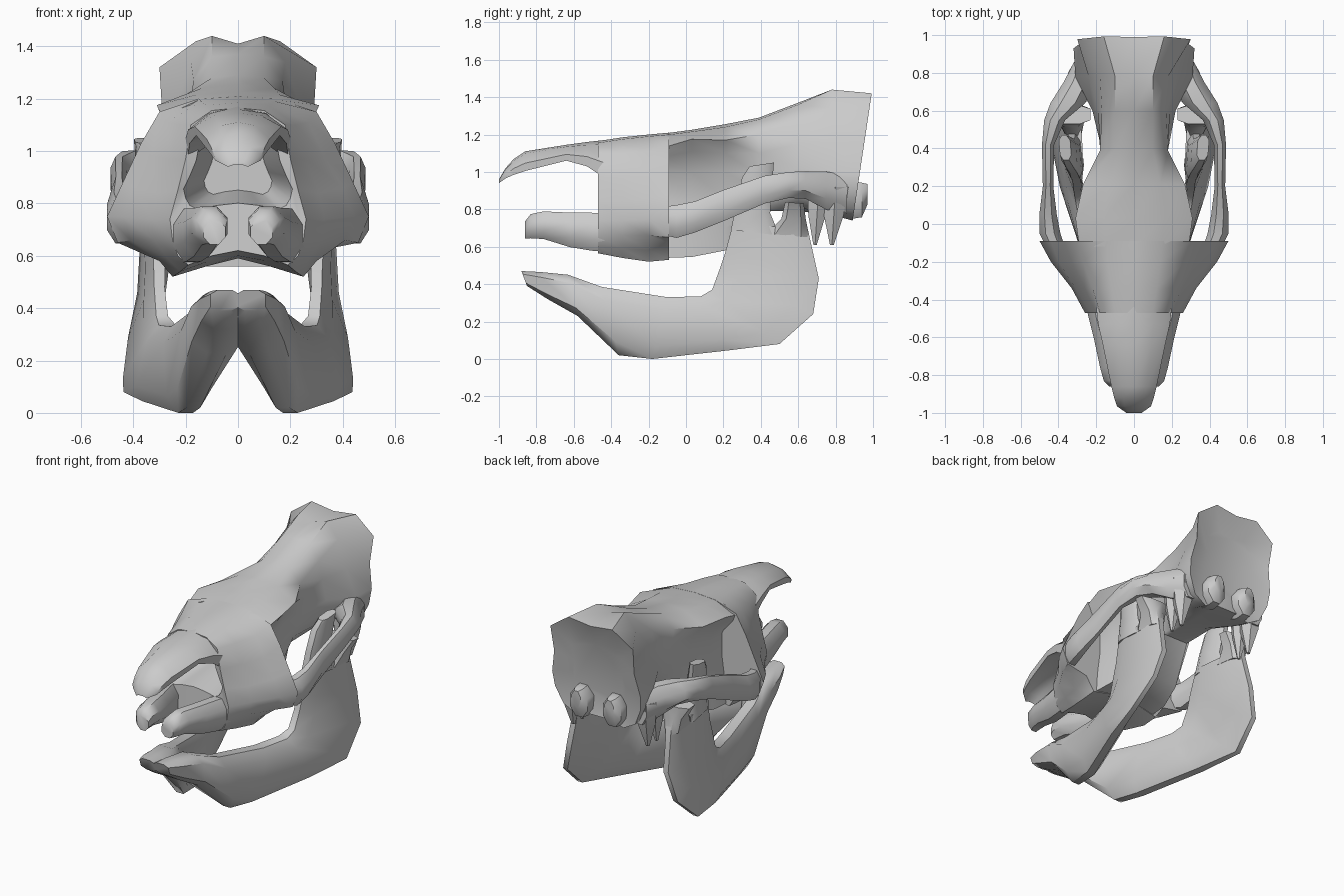
import bpy, bmesh, math
from mathutils import Vector


def loft(name, rings, mirror=False, angle=42):
    """Skin closed rings of points, cap both ends."""
    bm = bmesh.new()
    rows = [[bm.verts.new(p) for p in r] for r in rings]
    n = len(rows[0])
    for a, b in zip(rows, rows[1:]):
        for i in range(n):
            j = (i + 1) % n
            bm.faces.new((a[i], a[j], b[j], b[i]))
    bm.faces.new(rows[0])
    bm.faces.new(rows[-1])
    bmesh.ops.recalc_face_normals(bm, faces=bm.faces)
    me = bpy.data.meshes.new(name)
    bm.to_mesh(me)
    bm.free()
    ob = bpy.data.objects.new(name, me)
    bpy.context.collection.objects.link(ob)
    if mirror:
        ob.modifiers.new("mirror", 'MIRROR').use_mirror_merge = False
    bpy.ops.object.select_all(action='DESELECT')
    ob.select_set(True)
    bpy.context.view_layer.objects.active = ob
    bpy.ops.object.shade_smooth_by_angle(angle=math.radians(angle))
    return ob


def sym(y, half, tilt=0.0):
    """Half section from top centre downward -> full symmetric ring."""
    pts = half + [(-x, z) for x, z in reversed(half) if x > 0]
    return [(x, y + tilt * (z - 1.0), z) for x, z in pts]


def bar(name, stations, mirror=True, sides=8):
    """Rounded bar through stations (y, x, z, width, height)."""
    rings = []
    for y, x, z, w, h in stations:
        rings.append([(x + w / 2 * math.cos(a), y, z + h / 2 * math.sin(a))
                      for a in [2 * math.pi * (i + .5) / sides for i in range(sides)]])
    return loft(name, rings, mirror)


def blade(name, stations):
    """Plate strip: stations (top y,z,x, bottom y,z,x, thickness)."""
    rings = []
    for ty, tz, tx, by, bz, bx, w in stations:
        t, b = Vector((tx, ty, tz)), Vector((bx, by, bz))
        prof = [(0, .25), (.2, .5), (.8, .5), (1, .2)]
        right = [t.lerp(b, f) + Vector((w * k, 0, 0)) for f, k in prof]
        left = [t.lerp(b, f) - Vector((w * k, 0, 0)) for f, k in reversed(prof)]
        rings.append(right + left)
    return loft(name, rings, True)


# Muzzle and cheeks, with a hollow nasal opening at the front
front = [(0, 1.165), (.10, 1.155), (.18, 1.10), (.20, .97), (.23, .85), (.26, .74),
         (.25, .66), (.23, .60), (.19, .565), (.10, .60), (0, .62)]
cheek = [
    (-.34, [(0, 1.185), (.12, 1.175), (.22, 1.10), (.26, .97), (.31, .84), (.33, .74),
            (.32, .66), (.27, .59), (.22, .54), (.11, .58), (0, .60)]),
    (-.20, [(0, 1.20), (.14, 1.19), (.27, 1.11), (.33, .98), (.40, .86), (.44, .75),
            (.41, .66), (.30, .58), (.25, .52), (.12, .56), (0, .59)]),
    (-.09, [(0, 1.21), (.15, 1.20), (.30, 1.15), (.37, 1.03), (.44, .88), (.50, .75),
            (.46, .65), (.31, .62), (.25, .53), (.12, .56), (0, .59)]),
]


def inset(fx, up, down):
    return [(x * fx, .95 + (z - .95) * (up if z > .95 else down)) for x, z in front]


loft("muzzle", [sym(-.15, inset(.5, .4, .3)), sym(-.46, inset(.8, .65, .45)),
                sym(-.47, front)] + [sym(y, h) for y, h in cheek])

# Braincase from the brow back to the raised rear crest
brain = [
    (-.12, [(0, 1.205), (.15, 1.195), (.29, 1.13), (.27, 1.08), (.20, 1.0), (.20, .85), (.22, .70), (.23, .54), (.12, .56)]),
    (.03, [(0, 1.225), (.16, 1.215), (.31, 1.175), (.26, 1.11), (.20, 1.0), (.19, .85), (.20, .70), (.22, .545), (.12, .57)]),
    (.21, [(0, 1.255), (.14, 1.24), (.27, 1.17), (.20, 1.10), (.17, 1.0), (.15, .85), (.15, .70), (.16, .58), (.10, .60)]),
    (.39, [(0, 1.29), (.10, 1.28), (.18, 1.20), (.18, 1.10), (.17, .98), (.15, .90), (.13, .84), (.10, .79), (.05, .79)]),
    (.60, [(0, 1.37), (.10, 1.36), (.17, 1.27), (.19, 1.15), (.22, 1.02), (.21, .94), (.18, .87), (.12, .81), (.06, .79)]),
    (.78, [(0, 1.41), (.10, 1.44), (.18, 1.34), (.24, 1.16), (.31, 1.0), (.31, .90), (.27, .82), (.17, .77), (.08, .77)]),
    (.93, [(0, 1.40), (.16, 1.42), (.30, 1.32), (.29, 1.15), (.32, 1.0), (.31, .90), (.26, .79), (.17, .74), (.08, .77)]),
]
rings = [sym(y, h, .15 if y > .9 else 0) for y, h in brain]
rings.append([(x * .6, y * .6 + .4 * .93 - .03, z * .6 + .4 * 1.05) for x, y, z in rings[-1]])
loft("braincase", rings)

# Overhanging nasal roof: (y, half width, top z, edge z)
nasal = []
for y, w, zt, ze in [(-1.0, .04, .96, .94), (-.965, .09, 1.02, .965), (-.92, .105, 1.07, .985),
                     (-.86, .12, 1.11, 1.005), (-.64, .165, 1.145, 1.06),
                     (-.53, .19, 1.16, 1.03), (-.44, .20, 1.17, .97)]:
    d = zt - ze
    nasal.append(sym(y, [(0, zt), (w * .55, zt - d * .12), (w, ze + d * .4), (w * .97, ze),
                         (w * .8, ze + d * .1), (w * .45, zt - d * .65), (0, zt - d * .6)]))
loft("nasal_roof", nasal)

# Paired front bars of the upper jaw
bar("upper_front_bar", [(-.86, .09, .69, .09, .10), (-.83, .10, .71, .13, .14),
                        (-.76, .11, .715, .15, .16), (-.62, .14, .69, .15, .20),
                        (-.50, .17, .68, .15, .22), (-.36, .20, .67, .15, .22)])

# Cheek arches running back to the braincase
bar("cheek_arch", [(-.16, .40, .74, .10, .15), (-.05, .445, .735, .12, .19),
                   (.05, .455, .76, .10, .18), (.20, .455, .82, .06, .18),
                   (.42, .455, .905, .07, .16), (.55, .42, .93, .12, .15),
                   (.64, .35, .93, .20, .16), (.75, .29, .90, .18, .22),
                   (.86, .26, .88, .12, .22)])

# Lower jaw: body sweeping up into the rear plate
blade("lower_jaw", [
    (-.88, .47, .05, -.85, .39, .05, .11),
    (-.78, .465, .065, -.74, .32, .06, .16),
    (-.63, .45, .085, -.58, .23, .08, .19),
    (-.45, .385, .15, -.36, .02, .17, .13),
    (-.10, .33, .22, -.18, .0, .20, .14),
    (.08, .335, .27, .22, .045, .34, .13),
    (.14, .37, .29, .50, .08, .42, .09),
    (.18, .48, .30, .68, .24, .40, .08),
    (.21, .57, .30, .71, .43, .35, .09),
    (.25, .72, .31, .65, .70, .33, .09)])
blade("jaw_front_prong", [(.24, .69, .31, .50, .66, .33, .09),
                          (.27, .83, .32, .45, .78, .33, .08),
                          (.30, .97, .34, .46, .92, .35, .08),
                          (.34, 1.03, .36, .47, 1.05, .37, .06)])
blade("jaw_hinge", [(.43, .67, .32, .66, .65, .33, .09),
                    (.51, .75, .33, .64, .75, .33, .13),
                    (.53, .84, .34, .63, .83, .34, .22)])


def spike(name, x, y, top, bottom, r, lean):
    """Downward bony point, mirrored."""
    def ring(z, s, dy):
        return [(x + r * s * math.cos(a), y + dy + r * s * math.sin(a), z)
                for a in [math.pi / 3 * i for i in range(6)]]
    loft(name, [ring(top, 1, 0), ring((top + bottom) / 2, .75, lean / 2),
                ring(bottom, .15, lean)], True)


# Points behind the jaw hinge and the neck joint knobs
spike("hinge_stop", .27, .71, .92, .61, .07, -.02)
spike("rear_point", .27, .80, .92, .61, .08, -.02)
bar("neck_knob", [(.80, .11, .84, .10, .14), (.88, .12, .85, .15, .22),
                  (.94, .12, .85, .14, .20), (.97, .12, .88, .07, .12)])
